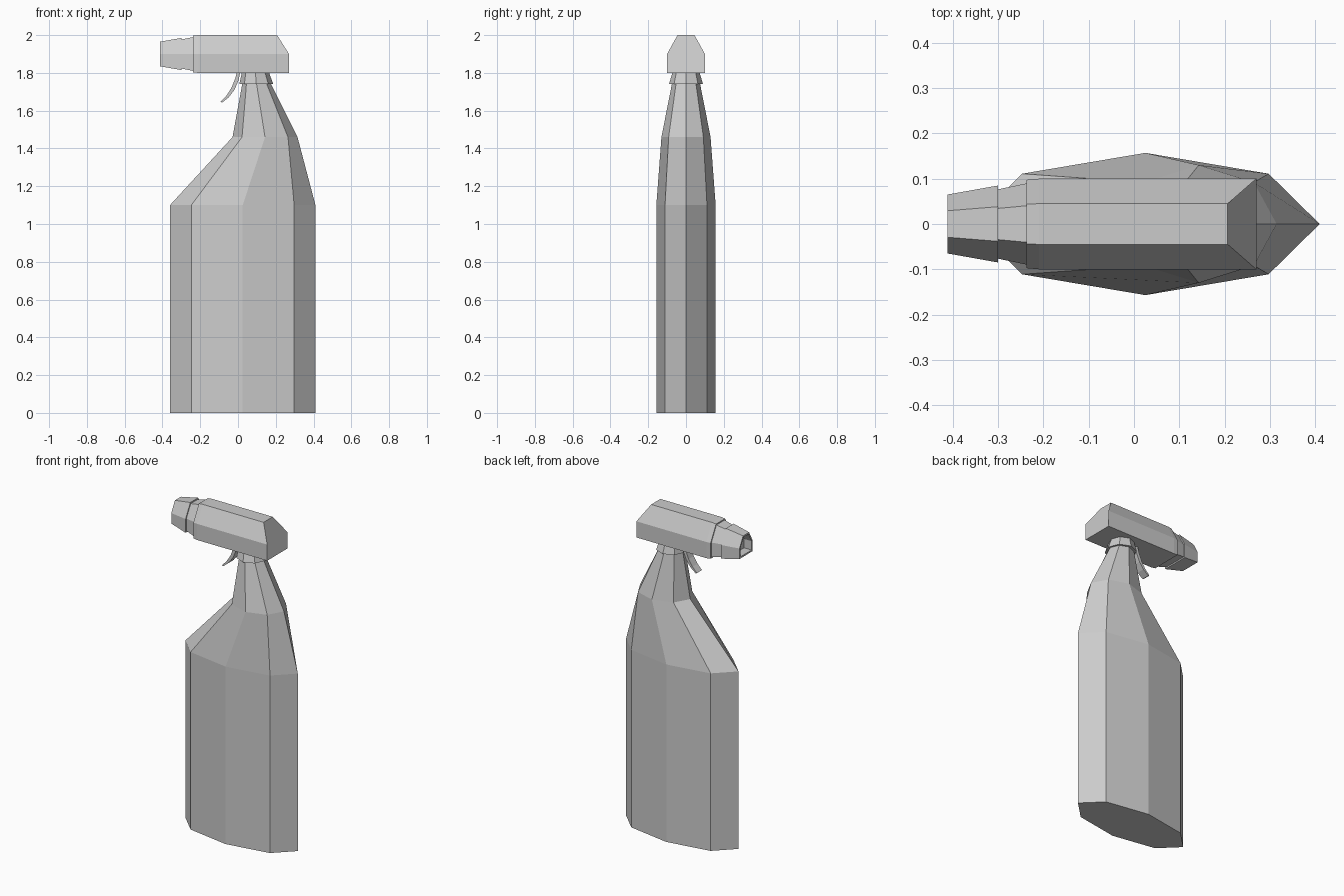
import bpy, bmesh
from math import cos, sin, tau

if "Cube" in bpy.data.objects:
    bpy.data.objects.remove(bpy.data.objects["Cube"])


def loft(name, rings):
    """Skin a list of equal-length point rings and cap both ends."""
    bm = bmesh.new()
    loops = [[bm.verts.new(p) for p in r] for r in rings]
    n = len(rings[0])
    for a, b in zip(loops, loops[1:]):
        for i in range(n):
            j = (i + 1) % n
            bm.faces.new((a[i], a[j], b[j], b[i]))
    bm.faces.new(loops[0][::-1])
    bm.faces.new(loops[-1])
    bmesh.ops.recalc_face_normals(bm, faces=bm.faces)
    mesh = bpy.data.meshes.new(name)
    bm.to_mesh(mesh)
    bm.free()
    obj = bpy.data.objects.new(name, mesh)
    bpy.context.collection.objects.link(obj)
    return obj


def oval(cx, rx, ry, z):
    return [(cx + rx * cos(tau * i / 8), ry * sin(tau * i / 8), z) for i in range(8)]


def house(x, s=1.0, top_x=None):
    """Six-sided spray-head section, scaled about its mid height."""
    t = x if top_x is None else top_x
    shape = [(x, -.10, -.10), (x, .10, -.10), (x, .10, 0),
             (t, .045, .10), (t, -.045, .10), (x, -.10, 0)]
    return [(px, y * s, 1.9 + z * s) for px, y, z in shape]


# Bottle body with offset neck
loft("bottle", [oval(.025, .385, .157, 0), oval(.025, .385, .157, 1.10),
                oval(.143, .172, .13, 1.46), oval(.097, .073, .073, 1.75)])

# Collar under the head
loft("collar", [oval(.097, .09, .09, 1.74), oval(.092, .071, .071, 1.805)])

# Spray head with sloped back
loft("spray_head", [house(-.237, .975), house(-.21), house(.27, 1, .207)])

# Stepped nozzle with recessed outlet
loft("nozzle_base", [house(-.235, .90), house(-.303, .76)])
loft("nozzle_tip", [house(-.30, .85), house(-.412, .65),
                    house(-.412, .55), house(-.36, .55)])

# Curved trigger
path = [(.004, 1.81, .016), (-.006, 1.765, .018), (-.027, 1.715, .017),
        (-.055, 1.675, .014), (-.088, 1.645, .008)]
loft("trigger", [[(x - t / 2, -w, z + t / 4), (x + t / 2, -w, z - t / 4),
                  (x + t / 2, w, z - t / 4), (x - t / 2, w, z + t / 4)]
                 for x, z, t in path for w in (.025,)])
